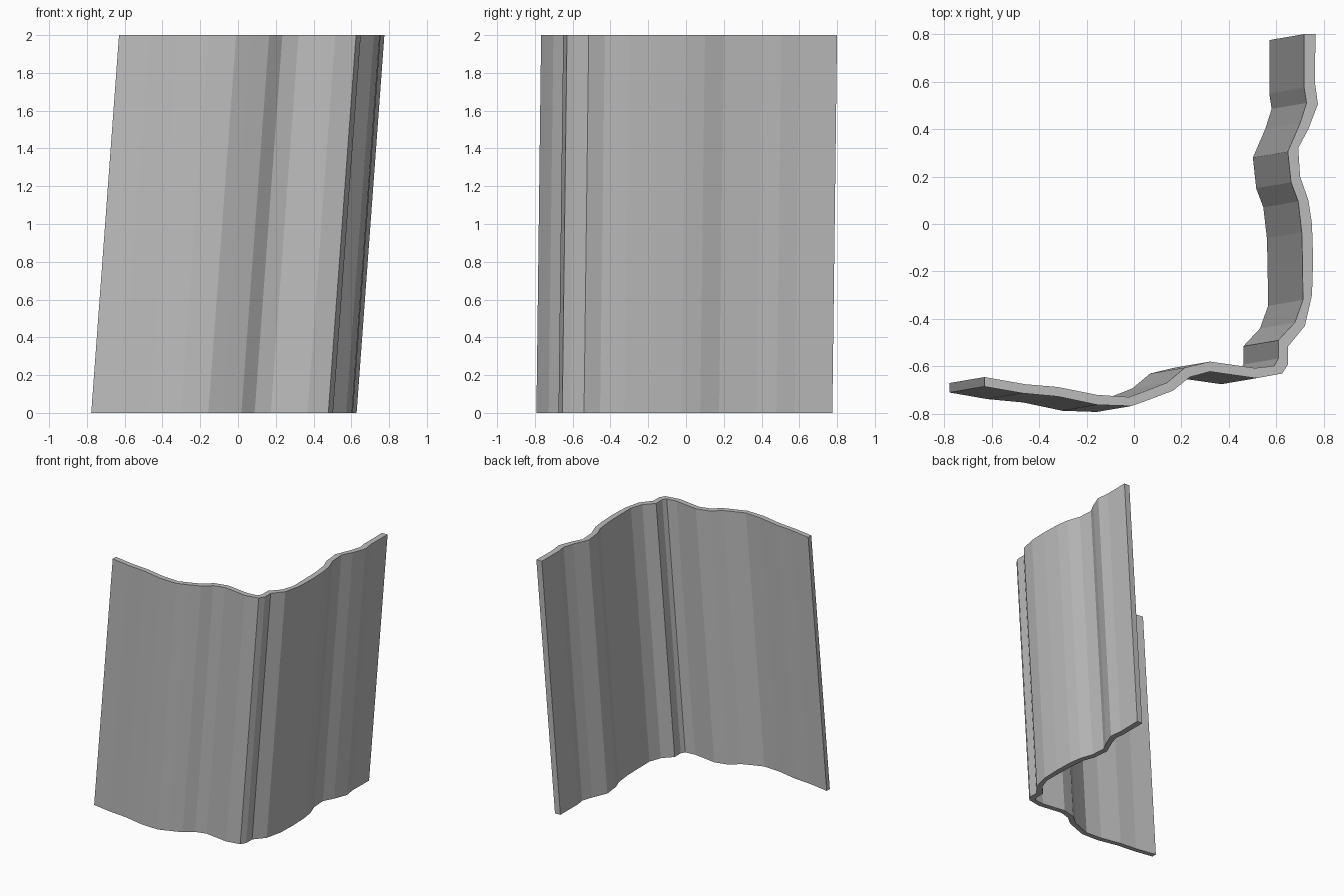
import bpy
import bmesh
from mathutils import Vector

default_cube = bpy.data.objects.get("Cube")
if default_cube:
    bpy.data.objects.remove(default_cube, do_unlink=True)

HEIGHT = 2.0
LEAN = Vector((-0.147, -0.025, -HEIGHT))  # offset from top edge to bottom edge

# Wall profile at the top edge, from the front panel's free end to the side panel's
OUTER = [(-.63, -.685), (-.47, -.713), (-.32, -.727), (-.155, -.762), (-.01, -.767),
         (.065, -.74), (.165, -.702), (.235, -.645), (.32, -.622), (.515, -.65),
         (.625, -.63), (.65, -.59), (.65, -.515), (.72, -.43), (.75, -.3),
         (.755, -.15), (.75, 0), (.735, .1), (.7, .2), (.692, .32),
         (.735, .4), (.775, .505), (.762, .6), (.765, .8)]
INNER = [(-.63, -.645), (-.46, -.675), (-.32, -.687), (-.155, -.72), (-.02, -.729),
         (.05, -.703), (.14, -.668), (.215, -.605), (.32, -.58), (.51, -.607),
         (.59, -.598), (.608, -.567), (.608, -.49), (.678, -.415), (.712, -.32),
         (.71, -.15), (.707, -.035), (.692, .095), (.662, .175), (.648, .305),
         (.7, .425), (.727, .51), (.717, .575), (.717, .8)]

# Plain grey surface
grey = bpy.data.materials.new("plain_grey")
grey.use_nodes = True
colour = (0.5, 0.5, 0.5, 1)
grey.diffuse_color = colour
grey.node_tree.nodes["Principled BSDF"].inputs["Base Color"].default_value = colour


def leaning_wall(name, outer, inner, material):
    """Sweep a strip between two matching edge lines along the lean."""
    bm = bmesh.new()
    rows = [[bm.verts.new((x, y, HEIGHT)) for x, y in line] for line in (outer, inner)]
    cap = [bm.faces.new((rows[0][i], rows[0][i + 1], rows[1][i + 1], rows[1][i]))
           for i in range(len(outer) - 1)]
    swept = bmesh.ops.extrude_face_region(bm, geom=cap, use_keep_orig=True)
    bottom = [g for g in swept["geom"] if isinstance(g, bmesh.types.BMVert)]
    bmesh.ops.translate(bm, verts=bottom, vec=LEAN)
    bmesh.ops.recalc_face_normals(bm, faces=bm.faces)
    mesh = bpy.data.meshes.new(name)
    bm.to_mesh(mesh)
    bm.free()
    mesh.materials.append(material)
    obj = bpy.data.objects.new(name, mesh)
    bpy.context.collection.objects.link(obj)
    return obj


# Corner wall of two wavy panels, leaning to its left
leaning_wall("wavy_corner_wall", OUTER, INNER, grey)
